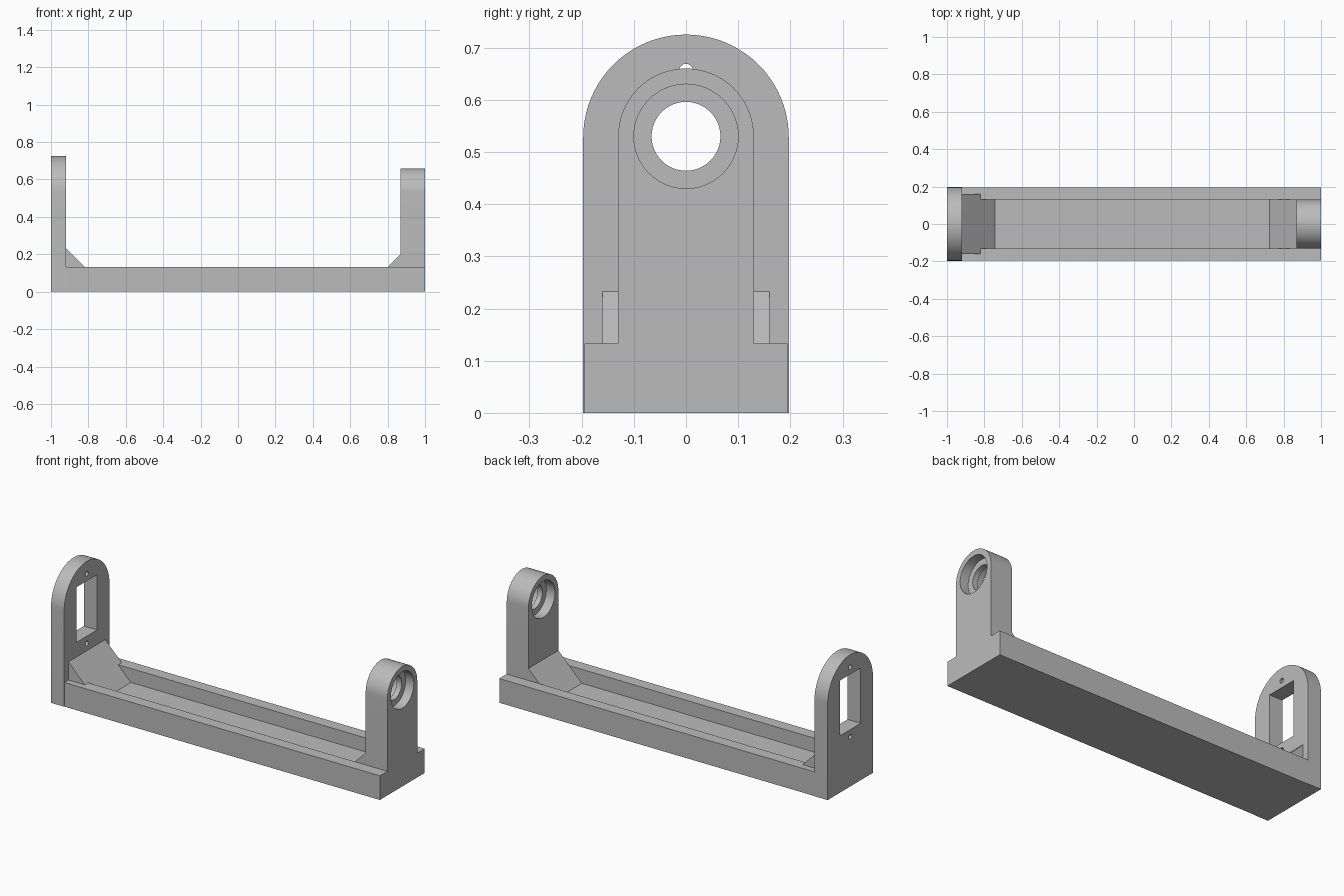
import bpy, bmesh, math
from mathutils import Vector

cube = bpy.data.objects.get("Cube")
if cube:
    bpy.data.objects.remove(cube, do_unlink=True)

grey = bpy.data.materials.new("matte grey")
grey.use_nodes = True
colour = (0.5, 0.5, 0.5, 1)
grey.diffuse_color = colour
grey.node_tree.nodes["Principled BSDF"].inputs["Base Color"].default_value = colour

FLOOR, RIM, PIVOT = 0.056, 0.133, 0.53
INNER, OUTER, PLATE = 0.13, 0.195, 0.197


def extrude(name, profile, axis, start, end):
    """Prism from a profile: (y, z) points along x, or (x, z) points along y."""
    bm = bmesh.new()
    place = (lambda u, v: (start, u, v)) if axis == "x" else (lambda u, v: (u, start, v))
    face = bm.faces.new([bm.verts.new(place(u, v)) for u, v in profile])
    moved = bmesh.ops.extrude_face_region(bm, geom=[face])["geom"]
    step = Vector((end - start, 0, 0) if axis == "x" else (0, end - start, 0))
    bmesh.ops.translate(bm, vec=step, verts=[g for g in moved if isinstance(g, bmesh.types.BMVert)])
    bmesh.ops.recalc_face_normals(bm, faces=bm.faces[:])
    mesh = bpy.data.meshes.new(name)
    bm.to_mesh(mesh)
    bm.free()
    mesh.materials.append(grey)
    obj = bpy.data.objects.new(name, mesh)
    bpy.context.collection.objects.link(obj)
    return obj


def arc(radius, z, sweep, count):
    return [(radius * math.cos(sweep * i / count), z + radius * math.sin(sweep * i / count))
            for i in range(count + 1)]


def arch(half, bottom, centre):
    return [(-half, bottom), (half, bottom)] + arc(half, centre, math.pi, 40)


def bore(radius, z, start, end):
    return extrude("bore_cutter", arc(radius, z, math.tau, 48)[:-1], "x", start, end)


def cut(obj, cutters):
    bpy.context.view_layer.objects.active = obj
    for cutter in cutters:
        cutter.hide_render = True
        mod = obj.modifiers.new("opening", "BOOLEAN")
        mod.operation, mod.solver, mod.object = "DIFFERENCE", "EXACT", cutter
        bpy.ops.object.modifier_apply(modifier=mod.name)
        bpy.data.objects.remove(cutter, do_unlink=True)


# Channel-shaped base
half_channel = [(OUTER, 0), (OUTER, RIM), (INNER, RIM), (INNER, FLOOR)]
extrude("base_channel", half_channel + [(-y, z) for y, z in reversed(half_channel)], "x", -0.92, 1)

# Tall end plate with a rectangular window and two screw holes
end_plate = extrude("end_plate", arch(PLATE, 0, 0.528), "x", -1, -0.92)
window = [(-0.09, 0.313), (0.09, 0.313), (0.09, 0.617), (-0.09, 0.617)]
cut(end_plate, [extrude("window_cutter", window, "x", -1.1, -0.8)]
    + [bore(0.013, z, -1.1, -0.8) for z in (0.273, 0.656)])

# Bearing post, bored from both sides with a thin lip between
bearing_post = extrude("bearing_post", arch(INNER, FLOOR, PIVOT), "x", 0.868, 1)
cut(bearing_post, [bore(0.1, PIVOT, 0.8, 0.92), bore(0.1, PIVOT, 0.95, 1.1),
                   bore(0.066, PIVOT, 0.8, 1.1)])

# Sloping braces at the foot of each upright
for name, x, side, rise, half in (("plate_brace", -0.92, 1, 0.177, 0.16),
                                  ("post_brace", 0.868, -1, 0.143, INNER)):
    extrude(name, [(x, FLOOR), (x + side * rise, FLOOR), (x, FLOOR + rise)], "y", -half, half)

for obj in (end_plate, bearing_post):
    bpy.ops.object.select_all(action="DESELECT")
    obj.select_set(True)
    bpy.context.view_layer.objects.active = obj
    bpy.ops.object.shade_smooth_by_angle(angle=math.radians(30))
